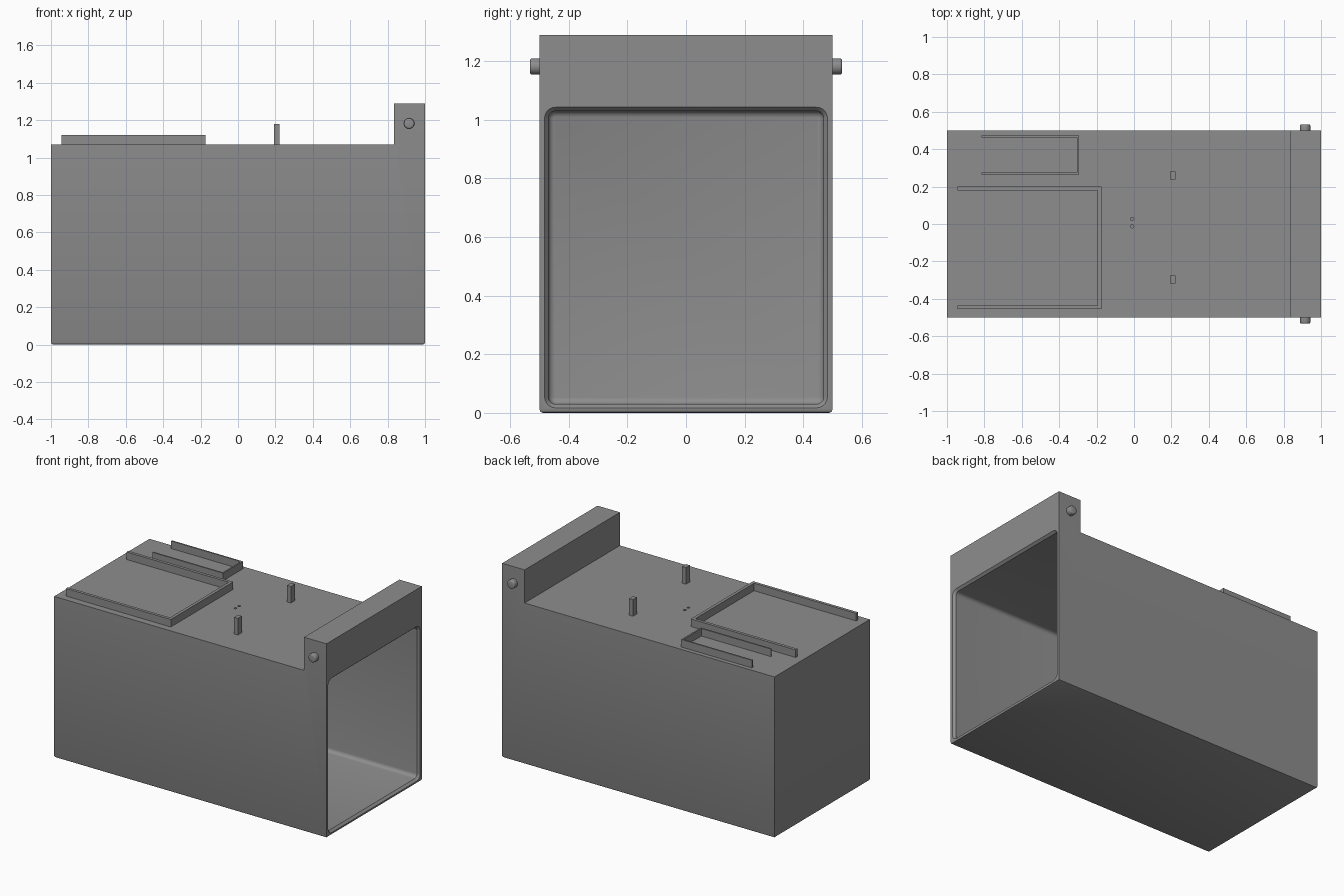
import bpy, bmesh, math
from mathutils import Matrix

if "Cube" in bpy.data.objects:
    bpy.data.objects.remove(bpy.data.objects["Cube"])

grey = bpy.data.materials.new("mid grey")
grey.diffuse_color = (0.27, 0.27, 0.27, 1)
grey.use_nodes = True
grey.node_tree.nodes["Principled BSDF"].inputs["Base Color"].default_value = grey.diffuse_color


def finish(name, bm):
    bmesh.ops.recalc_face_normals(bm, faces=bm.faces)
    mesh = bpy.data.meshes.new(name)
    bm.to_mesh(mesh)
    bm.free()
    mesh.materials.append(grey)
    ob = bpy.data.objects.new(name, mesh)
    bpy.context.collection.objects.link(ob)
    return ob


def smooth(ob):
    bpy.ops.object.select_all(action='DESELECT')
    ob.select_set(True)
    bpy.context.view_layer.objects.active = ob
    bpy.ops.object.shade_smooth_by_angle(angle=math.radians(32))


def prism(name, pts, axis, lo, hi):
    """Extrude a 2D outline along y (points are x, z) or z (points are x, y)."""
    bm = bmesh.new()
    place = (lambda a, b, h: (a, h, b)) if axis == 'y' else (lambda a, b, h: (a, b, h))
    bottom = [bm.verts.new(place(a, b, lo)) for a, b in pts]
    top = [bm.verts.new(place(a, b, hi)) for a, b in pts]
    bm.faces.new(bottom)
    bm.faces.new(top)
    n = len(pts)
    for i in range(n):
        j = (i + 1) % n
        bm.faces.new((bottom[i], bottom[j], top[j], top[i]))
    return finish(name, bm)


def cylinder(name, r, depth, loc, rot=Matrix.Identity(4), segs=24, bevel=0):
    bm = bmesh.new()
    bmesh.ops.create_cone(bm, cap_ends=True, segments=segs, radius1=r, radius2=r,
                          depth=depth, matrix=Matrix.Translation(loc) @ rot)
    if bevel:
        rims = [e for e in bm.edges if any(len(f.verts) > 4 for f in e.link_faces)]
        bmesh.ops.bevel(bm, geom=rims, offset=bevel, segments=3, profile=0.5, affect='EDGES')
    return finish(name, bm)


def ring(x, off):
    """Rounded rectangle section of the cavity, grown by off."""
    r = 0.025 + off
    w, lo, hi = 0.47 + off, 0.03 - off, 1.03 + off
    corners = [(w - r, hi - r), (-w + r, hi - r), (-w + r, lo + r), (w - r, lo + r)]
    return [(x, y + r * math.cos(math.radians(90 * k + a)), z + r * math.sin(math.radians(90 * k + a)))
            for k, (y, z) in enumerate(corners) for a in (0, 18, 36, 54, 72, 90)]


# L-shaped housing with chamfered bottom edges
housing = prism("housing", [(-1, 0), (1, 0), (1, 1.29), (0.835, 1.29), (0.835, 1.07), (-1, 1.07)],
                'y', -0.5, 0.5)
bm = bmesh.new()
bm.from_mesh(housing.data)
base = [e for e in bm.edges if all(v.co.z < 0.001 for v in e.verts)]
bmesh.ops.bevel(bm, geom=base, offset=0.012, segments=2, profile=0.5, affect='EDGES')
bm.to_mesh(housing.data)
bm.free()

# Cavity: rounded at the back, flared at the open end
bm = bmesh.new()
sections = [(-0.98, -0.02), (-0.976, -0.009), (-0.969, -0.003), (-0.96, 0),
            (0.985, 0), (1, 0.013), (1.02, 0.013)]
rings = [[bm.verts.new(p) for p in ring(*s)] for s in sections]
for a, b in zip(rings, rings[1:]):
    for i in range(len(a)):
        j = (i + 1) % len(a)
        bm.faces.new((a[i], a[j], b[j], b[i]))
bm.faces.new(rings[0])
bm.faces.new(rings[-1])
cutters = [finish("cavity_cutter", bm)]

# Two tiny wire holes in the roof
for y in (0.027, -0.012):
    cutters.append(cylinder("wire_hole_cutter", 0.009, 0.2, (-0.01, y, 1.06), segs=16))

for c in cutters:
    c.hide_render = True
    mod = housing.modifiers.new("cut", 'BOOLEAN')
    mod.operation = 'DIFFERENCE'
    mod.solver = 'EXACT'
    mod.object = c
    bpy.context.view_layer.objects.active = housing
    bpy.ops.object.modifier_apply(modifier=mod.name)
for c in cutters:
    bpy.data.objects.remove(c)
smooth(housing)


# U-shaped rails on the roof, open towards the back end
def rail(name, x0, x1, y0, y1, t):
    prism(name, [(x0, y0), (x1, y0), (x1, y1), (x0, y1),
                 (x0, y1 - t), (x1 - t, y1 - t), (x1 - t, y0 + t), (x0, y0 + t)], 'z', 1.07, 1.12)


rail("large_rail", -0.945, -0.175, -0.455, 0.2, 0.02)
rail("small_rail", -0.815, -0.295, 0.265, 0.472, 0.01)

# Roof posts
for name, y in (("left_post", 0.26), ("right_post", -0.296)):
    prism(name, [(0.193, y - 0.021), (0.221, y - 0.021), (0.221, y + 0.021), (0.193, y + 0.021)],
          'z', 1.07, 1.18)

# Hinge pins with rounded ends
for name, s in (("left_pin", 1), ("right_pin", -1)):
    smooth(cylinder(name, 0.028, 0.06, (0.915, s * 0.503, 1.182),
                    Matrix.Rotation(math.pi / 2, 4, 'X'), bevel=0.008))
